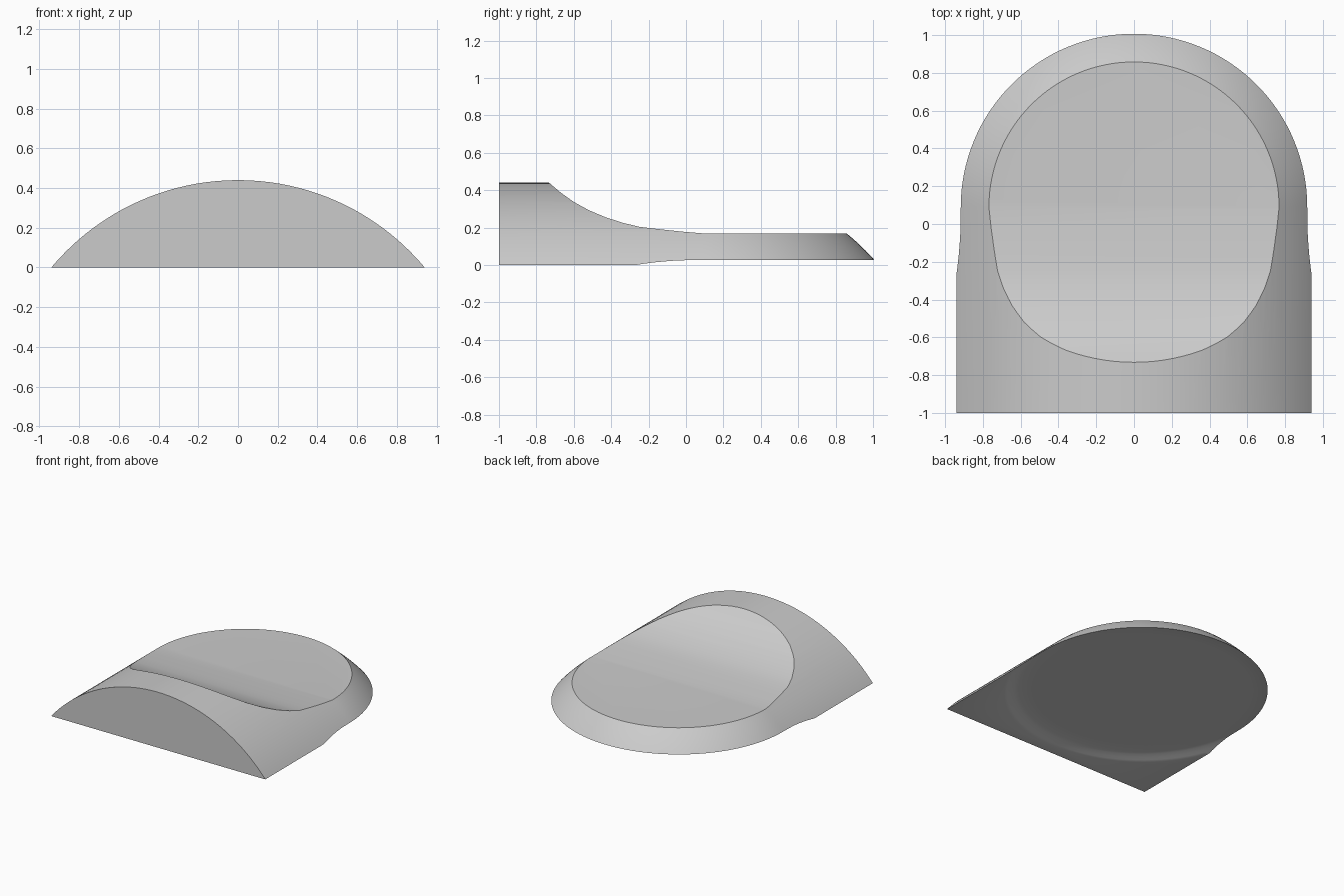
import bpy, bmesh
from math import sin, cos, pi, sqrt, radians

if "Cube" in bpy.data.objects:
    bpy.data.objects.remove(bpy.data.objects["Cube"])

HALF_W, HEIGHT, AXIS_Y = 0.94, 0.44, 0.09
RADIUS = (HALF_W ** 2 + HEIGHT ** 2) / (2 * HEIGHT)

grey = bpy.data.materials.new("plain grey")
grey.use_nodes = True
grey.diffuse_color = (0.6, 0.6, 0.6, 1)
grey.node_tree.nodes["Principled BSDF"].inputs["Base Color"].default_value = (0.6, 0.6, 0.6, 1)


def finish(name, bm):
    """Weld, close and orient a mesh, then link it as an object."""
    bmesh.ops.remove_doubles(bm, verts=bm.verts[:], dist=1e-5)
    bmesh.ops.holes_fill(bm, edges=[e for e in bm.edges if e.is_boundary], sides=0)
    bmesh.ops.recalc_face_normals(bm, faces=bm.faces[:])
    mesh = bpy.data.meshes.new(name)
    bm.to_mesh(mesh)
    bm.free()
    mesh.materials.append(grey)
    obj = bpy.data.objects.new(name, mesh)
    bpy.context.collection.objects.link(obj)
    return obj


def loft(name, rows, closed=False):
    """Skin a list of equal-length point rows."""
    bm = bmesh.new()
    grid = [[bm.verts.new(p) for p in row] for row in rows]
    pairs = list(zip(grid, grid[1:])) + ([(grid[-1], grid[0])] if closed else [])
    for a, b in pairs:
        for i in range(len(a) - 1):
            bm.faces.new((a[i], a[i + 1], b[i + 1], b[i]))
    return finish(name, bm)


def section(profile, angle, y):
    return [(r * cos(angle), y + r * sin(angle), z) for r, z in profile]


# Arched body: straight vault at the front, rounded dome at the back
steps = 28
arc = [(r, sqrt(RADIUS ** 2 - r ** 2) - RADIUS + HEIGHT)
       for r in [HALF_W * sin(pi / 2 * i / steps) for i in range(steps + 1)]]
arc[-1] = (HALF_W, 0)
arc.append((0, 0))
rows = [section(arc, 0, -1)]
rows += [section(arc, pi * i / 64, AXIS_Y) for i in range(65)]
rows += [section(arc, pi, -1)]
body = loft("arched_body", rows)

# Scooped seat: a side profile extruded across the body
scoop = [(-0.78, 0.485), (-0.73, 0.438), (-0.67, 0.387), (-0.6, 0.337), (-0.52, 0.293),
         (-0.43, 0.255), (-0.34, 0.226), (-0.25, 0.204), (-0.14, 0.191),
         (-0.02, 0.178), (0.09, 0.169), (1.2, 0.169), (1.2, 0.8), (-0.78, 0.8)]
scoop.append(scoop[0])
top_cutter = loft("scoop_cutter", [[(x, y, z) for y, z in scoop] for x in (-1.2, 1.2)])

# Shallow round recess under the body
dish = [(0, 0.031), (0.8, 0.031), (0.9, 0.03), (0.93, 0.024), (0.96, 0.015),
        (0.985, 0.007), (1.012, -0.002), (1.012, -0.1), (0, -0.1)]
base_cutter = loft("recess_cutter",
                   [section(dish, 2 * pi * i / 96, AXIS_Y) for i in range(96)], closed=True)

bpy.context.view_layer.objects.active = body
body.select_set(True)
for cutter in (top_cutter, base_cutter):
    cutter.hide_render = True
    mod = body.modifiers.new(cutter.name, "BOOLEAN")
    mod.operation = "DIFFERENCE"
    mod.solver = "EXACT"
    mod.object = cutter
    bpy.ops.object.modifier_apply(modifier=mod.name)
    bpy.data.objects.remove(cutter)

bpy.ops.object.shade_smooth_by_angle(angle=radians(22))
